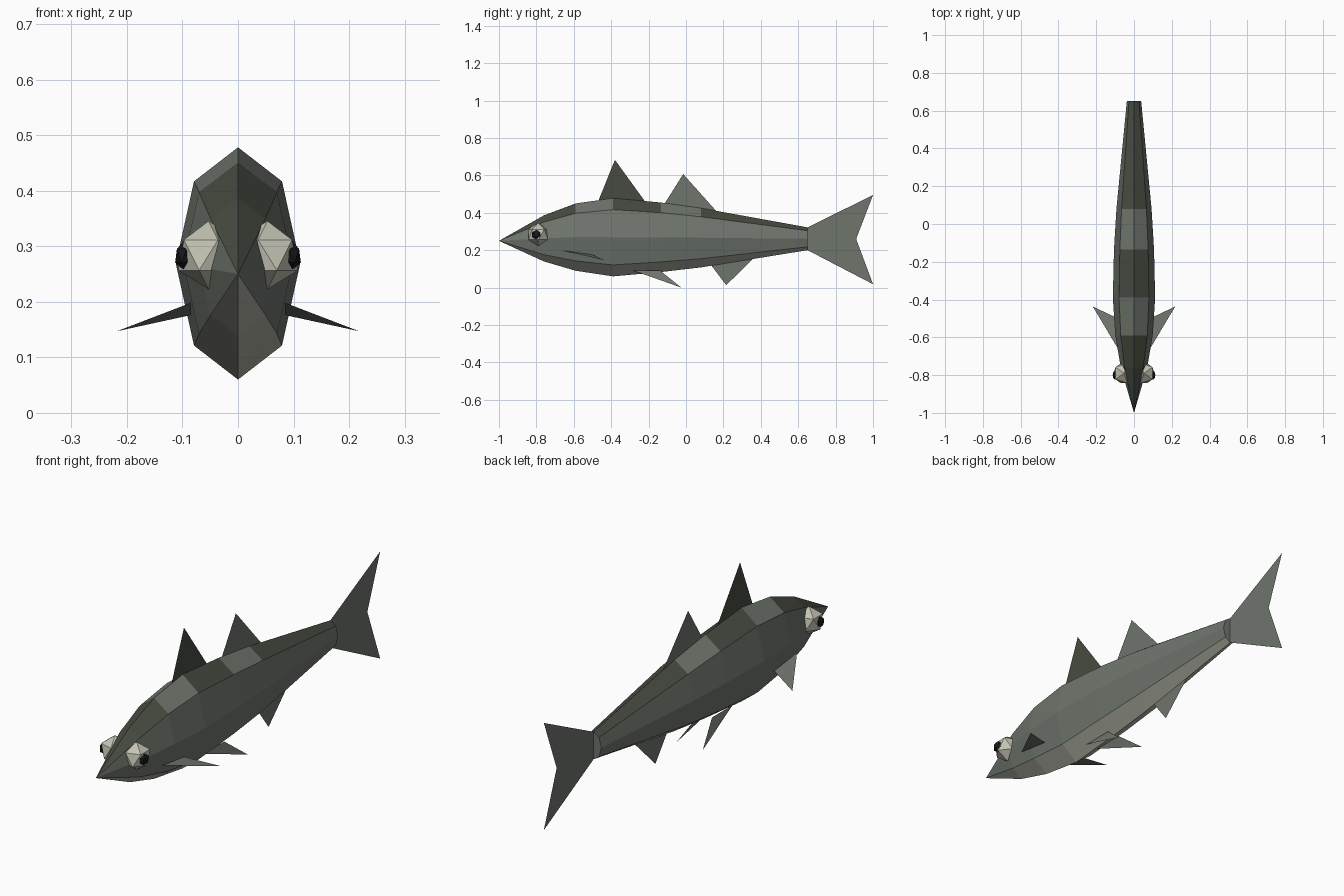
import bpy, bmesh, math
from mathutils import Matrix

if "Cube" in bpy.data.objects:
    bpy.data.objects.remove(bpy.data.objects["Cube"])


def material(name, rgb):
    m = bpy.data.materials.new(name)
    m.diffuse_color = (*rgb, 1)
    m.use_nodes = True
    m.node_tree.nodes["Principled BSDF"].inputs["Base Color"].default_value = m.diffuse_color
    return m


GREY = material("grey_green", (0.158, 0.178, 0.152))
DARK = material("dark_olive", (0.063, 0.071, 0.052))
BELLY = material("pale_belly", (0.42, 0.43, 0.36))
WHITE = material("eye_cream", (0.55, 0.55, 0.455))
BLACK = material("pupil_black", (0.008, 0.008, 0.009))


def finish(name, bm, mats):
    me = bpy.data.meshes.new(name)
    bm.to_mesh(me)
    bm.free()
    for m in mats:
        me.materials.append(m)
    ob = bpy.data.objects.new(name, me)
    bpy.context.collection.objects.link(ob)
    return ob


# Body: eight-sided oval rings lofted from the snout tip to the tail stem
# (y, bottom z, top z, half width)
STATIONS = [
    (-0.76, 0.140, 0.386, 0.070),
    (-0.59, 0.090, 0.450, 0.099),
    (-0.39, 0.060, 0.478, 0.112),
    (-0.135, 0.083, 0.455, 0.106),
    (0.08, 0.108, 0.425, 0.093),
    (0.65, 0.200, 0.322, 0.038),
]
PATCHES = (1, 3)  # segments with a pale saddle on the back
SIDES = 8

bm = bmesh.new()
rings = []
for y, lo, hi, w in STATIONS:
    ring = []
    for i in range(SIDES):
        a = math.tau * i / SIDES
        ring.append(bm.verts.new((w * math.sin(a), y,
                                  (lo + hi) / 2 + (hi - lo) / 2 * math.cos(a))))
    rings.append(ring)
snout = bm.verts.new((0, -1, 0.25))


def band(i, segment):
    if i in (0, SIDES - 1):                       # back
        return 0 if segment in PATCHES else 1
    return 2 if i in (3, 4) else 0                # belly or flank


for i in range(SIDES):
    j = (i + 1) % SIDES
    bm.faces.new((snout, rings[0][i], rings[0][j])).material_index = band(i, -1)
    for s in range(len(rings) - 1):
        f = bm.faces.new((rings[s][i], rings[s + 1][i], rings[s + 1][j], rings[s][j]))
        f.material_index = band(i, s)
bm.faces.new(rings[-1])
bmesh.ops.recalc_face_normals(bm, faces=bm.faces)
finish("body", bm, [GREY, DARK, BELLY])


# Fins: paper-thin sheets, fanned from their first point
def fin(name, points, mat):
    bm = bmesh.new()
    v = [bm.verts.new(p) for p in points]
    for a, b in zip(v[1:], v[2:]):
        bm.faces.new((v[0], a, b))
    return finish(name, bm, [mat])


def middle_fin(name, outline, mat):
    fin(name, [(0, y, z) for y, z in outline], mat)


middle_fin("front_dorsal_fin", [(-0.47, 0.46), (-0.38, 0.683), (-0.215, 0.455)], DARK)
middle_fin("rear_dorsal_fin", [(-0.12, 0.44), (-0.015, 0.607), (0.17, 0.40)], GREY)
middle_fin("anal_fin", [(0.13, 0.125), (0.215, 0.013), (0.36, 0.155)], GREY)
middle_fin("tail_fin", [(0.91, 0.26), (1.0, 0.495), (0.65, 0.322),
                        (0.65, 0.20), (1.0, 0.018)], GREY)


# Faceted balls, mirrored across the body by the sign of s
def ball(name, s, centre, radii, mat):
    x, y, z = centre
    rx, ry, rz = radii
    bm = bmesh.new()
    bmesh.ops.create_icosphere(bm, subdivisions=1, radius=1,
                               matrix=Matrix.Translation((s * x, y, z))
                               @ Matrix.Diagonal((-s * rx, ry, rz, 1)))
    bmesh.ops.recalc_face_normals(bm, faces=bm.faces)
    finish(name, bm, [mat])


# Paired fins and eyes
for side, s in (("left", -1), ("right", 1)):
    fin(side + "_pectoral_fin", [(s * 0.085, -0.66, 0.198), (s * 0.218, -0.437, 0.147),
                                 (s * 0.085, -0.50, 0.176)], GREY)
    fin(side + "_pelvic_fin", [(s * 0.03, -0.285, 0.092), (s * 0.065, -0.025, 0.0),
                               (s * 0.03, -0.14, 0.092)], GREY)
    ball(side + "_eye", s, (0.053, -0.79, 0.284), (0.0615, 0.0615, 0.0615), WHITE)
    ball(side + "_pupil", s, (0.097, -0.80, 0.283), (0.018, 0.028, 0.027), BLACK)
